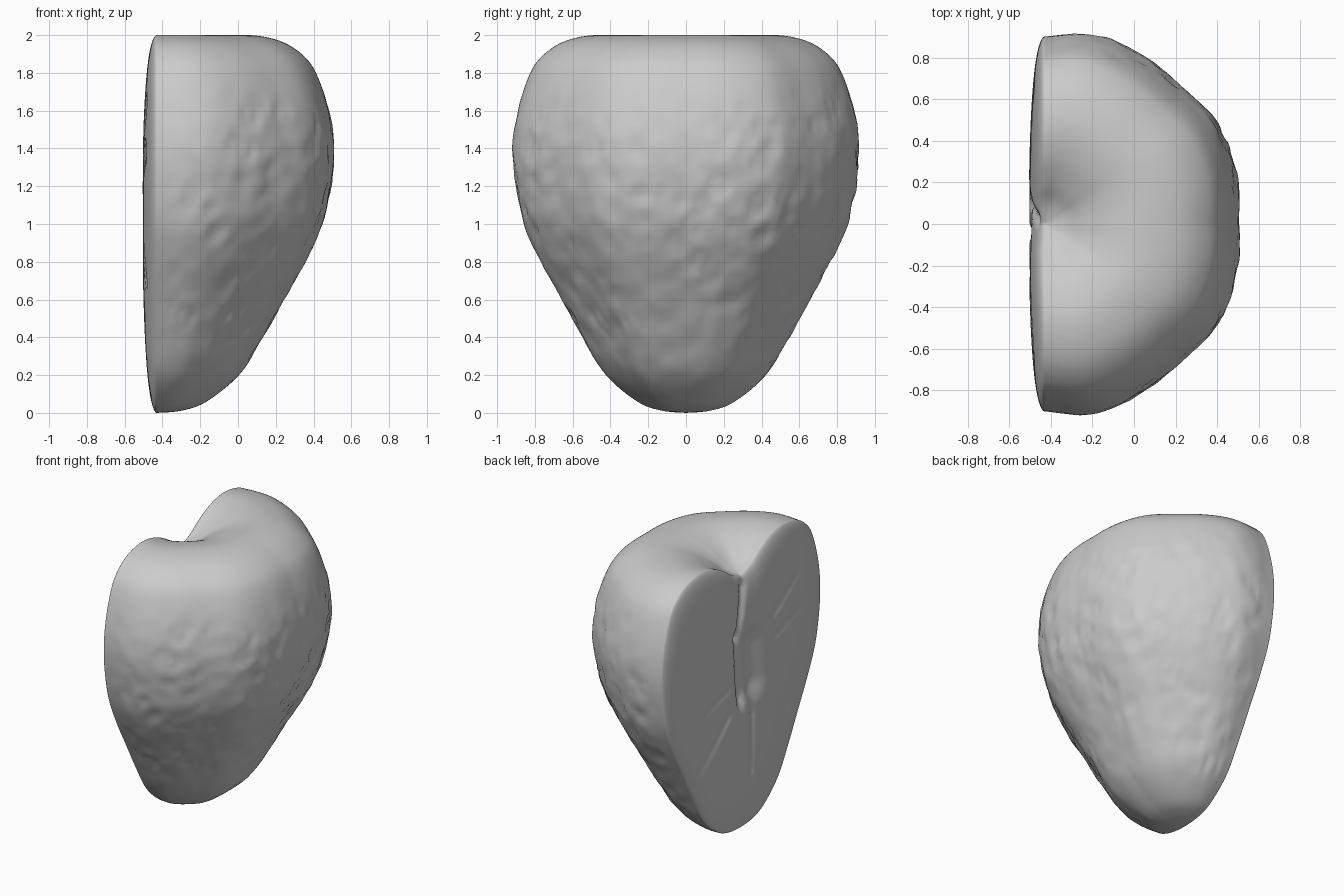
import bpy, bmesh, math
from mathutils import Vector, noise

if "Cube" in bpy.data.objects:
    bpy.data.objects.remove(bpy.data.objects["Cube"])

CUT = -0.43          # x of the rim of the sliced face
PROFILE = [(0, 0), (.13, .012), (.26, .06), (.425, .2), (.55, .4), (.66, .6), (.77, .8),
           (.86, 1.0), (.905, 1.2), (.92, 1.4), (.895, 1.6), (.83, 1.8), (.755, 1.9),
           (.64, 1.97), (.48, 2.0), (.33, 1.975), (.2, 1.915), (.1, 1.85), (0, 1.81)]
# radius factor every 15 degrees, from the middle of the back to the cut
SWELL = [1.013, 1.035, 1.045, 1.012, 1.015, 1.02, .98]


def smooth_path(pts, n):
    out = []
    for i in range(len(pts) - 1):
        p0, p1 = pts[max(i - 1, 0)], pts[i]
        p2, p3 = pts[i + 1], pts[min(i + 2, len(pts) - 1)]
        for k in range(n):
            t = k / n
            out.append(tuple(0.5 * (2 * b + (c - a) * t + (2 * a - 5 * b + 4 * c - d) * t * t
                                    + (3 * b - a - 3 * c + d) * t ** 3)
                             for a, b, c, d in zip(p0, p1, p2, p3)))
    out.append(pts[-1])
    return out


def ramp(a, b, v):
    t = min(max((v - a) / (b - a), 0), 1)
    return t * t * (3 - 2 * t)


STEPS = 120
path = smooth_path(PROFILE, 6)
half = smooth_path([(s,) for s in SWELL], STEPS // 12)
swell = [s[0] for s in half[::-1] + half[1:]]


def skin(r, z, j, crown):
    # revolved skin with shallow seed pits on the flanks
    ang = -math.pi / 2 + math.pi * j / STEPS
    c = math.cos(ang)
    p = Vector((r * c, r * math.sin(ang), z))
    mask = 0 if crown else ramp(.08, .3, z) * (1 - ramp(1.45, 1.85, z)) * ramp(0, .2, c)
    d = noise.voronoi(p * 7)[0][0]
    pit = -.012 * math.exp(-((d - .3) / .15) ** 2) * ramp(-.4, .3, noise.noise(p * 2.5))
    r = r * swell[j] + mask * (.004 + pit + .007 * noise.noise(p * 11))
    return Vector((CUT + r * c, r * math.sin(ang), z))


def groove(y, z, a, b, width, depth):
    # soft channel along the segment a-b
    p, a, b = Vector((y, z)), Vector(a), Vector(b)
    ab = b - a
    t = min(max((p - a).dot(ab) / ab.length_squared, 0), 1)
    return depth * math.exp(-((p - a - ab * t).length / width) ** 2)


GROOVES = [((0, 1.85), (.12, 1.42), .03, .025), ((.12, 1.42), (.08, .95), .04, .035),
           ((-.04, .85), (-.05, .4), .03, .018), ((.15, 1.12), (.5, 1.0), .03, .008),
           ((.22, .9), (.52, .6), .03, .012), ((-.28, 1.44), (-.58, 1.62), .035, .01),
           ((-.3, 1.28), (-.62, 1.38), .035, .01), ((-.25, .9), (-.45, .7), .03, .008),
           ((-.04, 1.3), (-.05, 1.05), .12, .055)]

bm = bmesh.new()


def sheet(rows):
    grid = [[bm.verts.new(p) for p in row] for row in rows]
    for a, b in zip(grid, grid[1:]):
        for j in range(len(a) - 1):
            bm.faces.new((a[j], a[j + 1], b[j + 1], b[j]))


# rounded outer skin and dimpled crown
sheet([[skin(r, z, j, i > 14 * 6) for j in range(STEPS + 1)]
       for i, (r, z) in enumerate(path)])

# slightly domed cut face with core hollow and veins
edge = SWELL[-1]
rim = [(r * edge, z) for r, z in path] + [(-r * edge, z) for r, z in path[-2::-1]]
RINGS = 48
rows = []
for i in range(RINGS + 1):
    s = math.cos(math.pi / 2 * (i / RINGS) ** 1.3)
    row = []
    for y, z in rim:
        y, z = y * s, 1.1 + (z - 1.1) * s
        x = CUT - .036 * math.sqrt(max(0, 1 - s ** 10)) - .04 * (1 - s ** 2.5)
        x += sum(groove(y, z, *g) for g in GROOVES) * ramp(0, .12, 1 - s)
        row.append((x, y, z))
    rows.append(row)
sheet(rows)

bmesh.ops.remove_doubles(bm, verts=bm.verts, dist=.0004)
bmesh.ops.dissolve_degenerate(bm, edges=bm.edges, dist=.0001)
bmesh.ops.recalc_face_normals(bm, faces=bm.faces)
mesh = bpy.data.meshes.new("half_strawberry")
bm.to_mesh(mesh)
bm.free()
berry = bpy.data.objects.new("half_strawberry", mesh)
bpy.context.collection.objects.link(berry)
bpy.context.view_layer.objects.active = berry
berry.select_set(True)
bpy.ops.object.shade_smooth_by_angle(angle=math.radians(45))
